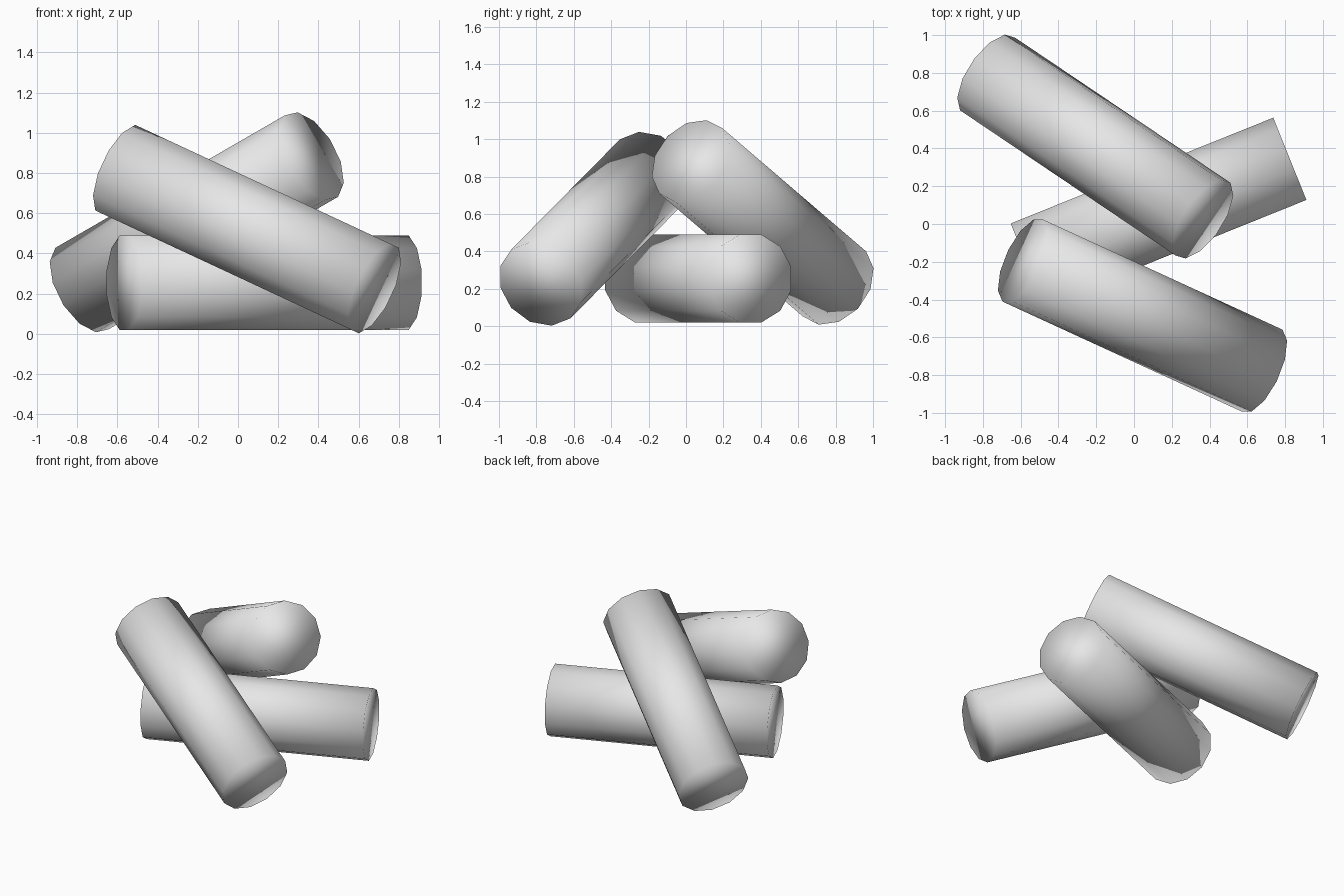
import bpy
import bmesh
import math
from mathutils import Vector

if "Cube" in bpy.data.objects:
    bpy.data.objects.remove(bpy.data.objects["Cube"])

RADIUS = 0.243
SIDES = 12

grey = bpy.data.materials.new("light grey")
grey.diffuse_color = (0.8, 0.8, 0.8, 1.0)
grey.use_nodes = True
grey.node_tree.nodes["Principled BSDF"].inputs["Base Color"].default_value = grey.diffuse_color


def log(name, start, end, roll):
    """Twelve-sided capped cylinder from start to end, rolled about its axis."""
    start, end = Vector(start), Vector(end)
    axis = (end - start).normalized()
    side = Vector((0, 0, 1)).cross(axis).normalized()
    up = axis.cross(side)
    bm = bmesh.new()
    rings = []
    for centre in (start, end):
        ring = []
        for i in range(SIDES):
            a = math.radians(roll) + math.tau * i / SIDES
            ring.append(bm.verts.new(
                centre + RADIUS * (math.cos(a) * side + math.sin(a) * up)))
        rings.append(ring)
    lower, upper = rings
    for i in range(SIDES):
        j = (i + 1) % SIDES
        bm.faces.new((lower[i], lower[j], upper[j], upper[i]))
    bm.faces.new(lower[::-1])
    bm.faces.new(upper)
    bmesh.ops.recalc_face_normals(bm, faces=bm.faces)
    # Soft shading runs over the rims as well
    for face in bm.faces:
        face.smooth = True
    mesh = bpy.data.meshes.new(name)
    bm.to_mesh(mesh)
    bm.free()
    mesh.materials.append(grey)
    obj = bpy.data.objects.new(name, mesh)
    bpy.context.collection.objects.link(obj)
    return obj


# Log lying level on the ground
log("ground_log", (-0.565, -0.215, 0.255), (0.825, 0.345, 0.255), 15)
# Log leaning over it at the front
log("front_log", (-0.588, -0.194, 0.816), (0.678, -0.776, 0.226), 4.8)
# Log leaning over it at the back
log("back_log", (0.365, 0.026, 0.884), (-0.775, 0.794, 0.226), 7.4)
